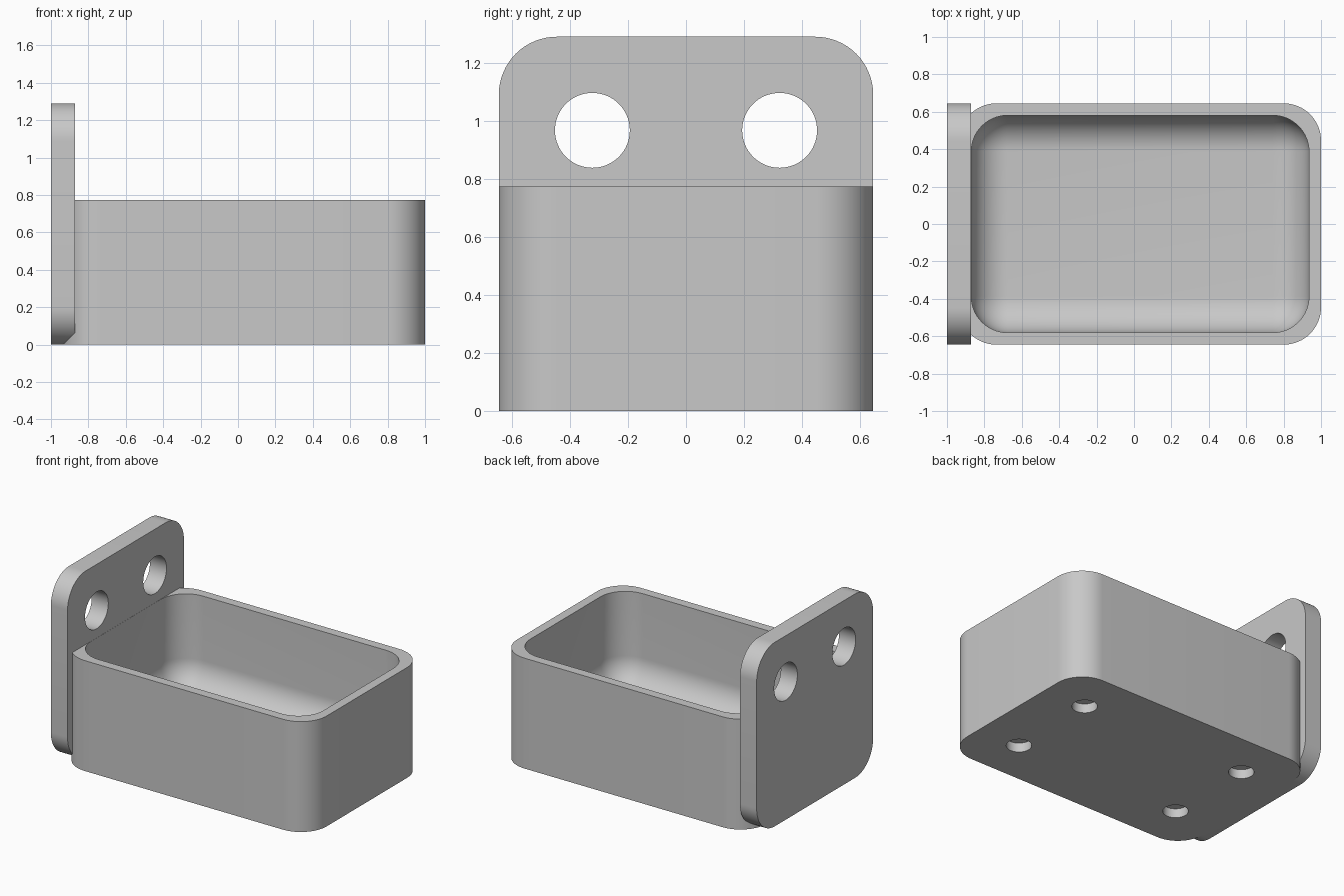
import bpy
import bmesh
from math import radians
from mathutils import Matrix, Vector

U = 1 / 31            # design unit
WALL = 2 * U
R = 0.2               # outer corner radius
SIDE = 20 * U         # half width
RIM = 24 * U          # box height
X_BACK = -29 * U      # box end, buried in the plate
PLATE_FACE = -27 * U

if "Cube" in bpy.data.objects:
    bpy.data.objects.remove(bpy.data.objects["Cube"], do_unlink=True)

grey = bpy.data.materials.new("light grey")
grey.use_nodes = True
colour = (0.58, 0.58, 0.58, 1)
grey.diffuse_color = colour
grey.node_tree.nodes["Principled BSDF"].inputs["Base Color"].default_value = colour


def make_object(name, bm):
    bmesh.ops.recalc_face_normals(bm, faces=bm.faces)
    mesh = bpy.data.meshes.new(name)
    bm.to_mesh(mesh)
    bm.free()
    mesh.materials.append(grey)
    obj = bpy.data.objects.new(name, mesh)
    bpy.context.collection.objects.link(obj)
    return obj


def rounded_block(name, low, high, radius, pick):
    """Block with the edges chosen by pick(direction, middle) rounded."""
    low, high = Vector(low), Vector(high)
    bm = bmesh.new()
    bmesh.ops.create_cube(bm, size=1)
    size, mid = high - low, (low + high) / 2
    for v in bm.verts:
        v.co = Vector(a * b for a, b in zip(v.co, size)) + mid
    edges = [e for e in bm.edges
             if pick((e.verts[0].co - e.verts[1].co).normalized(),
                     (e.verts[0].co + e.verts[1].co) / 2)]
    bmesh.ops.bevel(bm, geom=edges, offset=radius, offset_type='OFFSET',
                    segments=16, profile=0.5, affect='EDGES')
    return make_object(name, bm)


def drill(name, centre, radius, depth, axis):
    bm = bmesh.new()
    turn = Matrix.Rotation(radians(90), 4, 'Y') if axis == 'X' else Matrix()
    bmesh.ops.create_cone(bm, cap_ends=True, segments=64, radius1=radius,
                          radius2=radius, depth=depth,
                          matrix=Matrix.Translation(centre) @ turn)
    return make_object(name, bm)


def combine(target, other, operation):
    mod = target.modifiers.new(operation.lower(), 'BOOLEAN')
    mod.operation = operation
    mod.solver = 'EXACT'
    mod.object = other
    bpy.ops.object.select_all(action='DESELECT')
    bpy.context.view_layer.objects.active = target
    target.select_set(True)
    bpy.ops.object.modifier_apply(modifier=mod.name)
    bpy.data.objects.remove(other, do_unlink=True)


# Open box with rounded upright corners
holder = rounded_block("mounted_box", (X_BACK, -SIDE, 0), (1, SIDE, RIM), R,
                       lambda d, m: abs(d.z) > 0.9)

# Upright mounting plate with four rounded corners
plate = rounded_block("mounting_plate", (-1, -SIDE, 0),
                      (PLATE_FACE, SIDE, 40 * U), R,
                      lambda d, m: abs(d.x) > 0.9)
combine(holder, plate, 'UNION')

# Cavity with rounded corners and a coved floor
cavity = rounded_block("cavity_cutter",
                       (PLATE_FACE + 0.001, -SIDE + WALL, 4 * U),
                       (1 - WALL, SIDE - WALL, RIM + 0.2), 6 * U,
                       lambda d, m: m.z < RIM)
combine(holder, cavity, 'DIFFERENCE')

for side in (-1, 1):
    # Screw holes through the plate
    combine(holder, drill("screw_hole_cutter",
                          (-29 * U, side * 10 * U, 30 * U),
                          4 * U, 0.3, 'X'), 'DIFFERENCE')
    # Blind round recesses in the underside
    for end in (-1, 1):
        combine(holder, drill("recess_cutter",
                              (U + end * 20 * U, side * 10 * U, 0),
                              2.5 * U, 4 * U, 'Z'), 'DIFFERENCE')

bpy.ops.object.select_all(action='DESELECT')
holder.select_set(True)
bpy.context.view_layer.objects.active = holder
bpy.ops.object.shade_smooth_by_angle(angle=radians(30))
